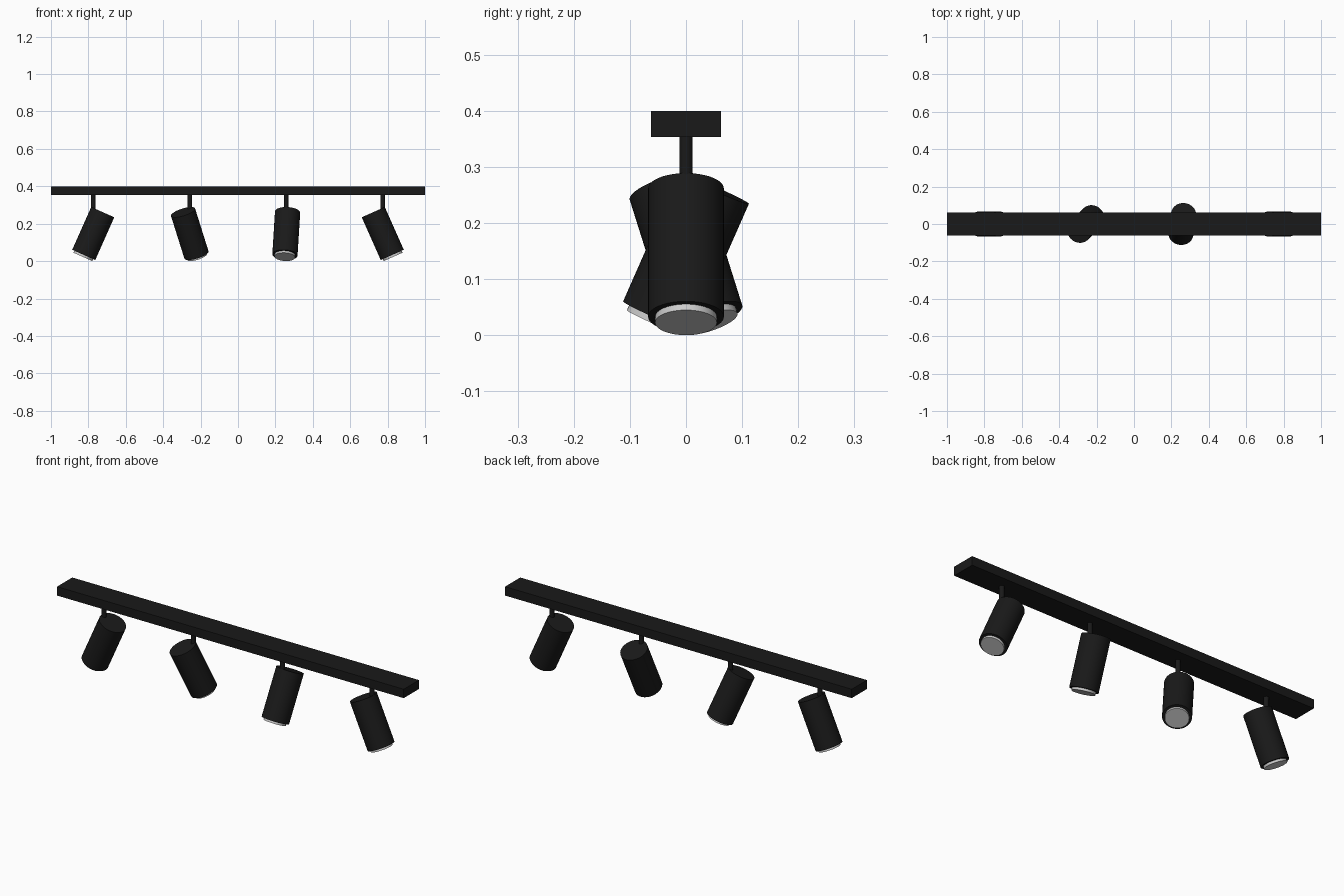
import bpy
from math import radians, cos, sin
from mathutils import Vector

if "Cube" in bpy.data.objects:
    bpy.data.objects.remove(bpy.data.objects["Cube"])

black = bpy.data.materials.new("black_paint")
black.diffuse_color = (0.01, 0.01, 0.01, 1)
black.use_nodes = True
black.node_tree.nodes["Principled BSDF"].inputs["Base Color"].default_value = black.diffuse_color


def cylinder(name, start, end, radius, mat=None):
    """Smooth-sided closed cylinder between two points."""
    axis = end - start
    bpy.ops.mesh.primitive_cylinder_add(
        vertices=48, radius=radius, depth=axis.length,
        location=(start + end) / 2,
        rotation=axis.to_track_quat('Z', 'Y').to_euler())
    ob = bpy.context.object
    ob.name = name
    bpy.ops.object.shade_smooth_by_angle(angle=radians(35))
    if mat:
        ob.data.materials.append(mat)
    return ob


# ceiling bar
BAR_BOTTOM, BAR_TOP = 0.3535, 0.4
bpy.ops.mesh.primitive_cube_add(size=1, location=(0, 0, (BAR_BOTTOM + BAR_TOP) / 2))
bar = bpy.context.object
bar.name = "ceiling_bar"
bar.scale = (2, 0.125, BAR_TOP - BAR_BOTTOM)
bpy.ops.object.transform_apply(location=False, rotation=False, scale=True)
bar.data.materials.append(black)

# four spotlights, each turned to its own compass heading
TILT = radians(24)
HALF = 0.125
headings = [180, 45, 262, 0]

for i, heading in enumerate(headings):
    x = -0.774 + i * 0.516
    a = radians(heading)
    aim = Vector((sin(TILT) * cos(a), sin(TILT) * sin(a), -cos(TILT)))
    centre = Vector((x, 0, 0.1475))

    # stem from the bar into the body
    cylinder(f"stem_{i + 1}", Vector((x, 0, 0.23)),
             Vector((x, 0, BAR_BOTTOM + 0.005)), 0.0117, black)
    # lamp body
    cylinder(f"lamp_body_{i + 1}", centre - aim * HALF,
             centre + aim * HALF, 0.0675, black)
    # pale lens standing proud of the lower end
    cylinder(f"lens_{i + 1}", centre + aim * (HALF - 0.01),
             centre + aim * (HALF + 0.0115), 0.055)
